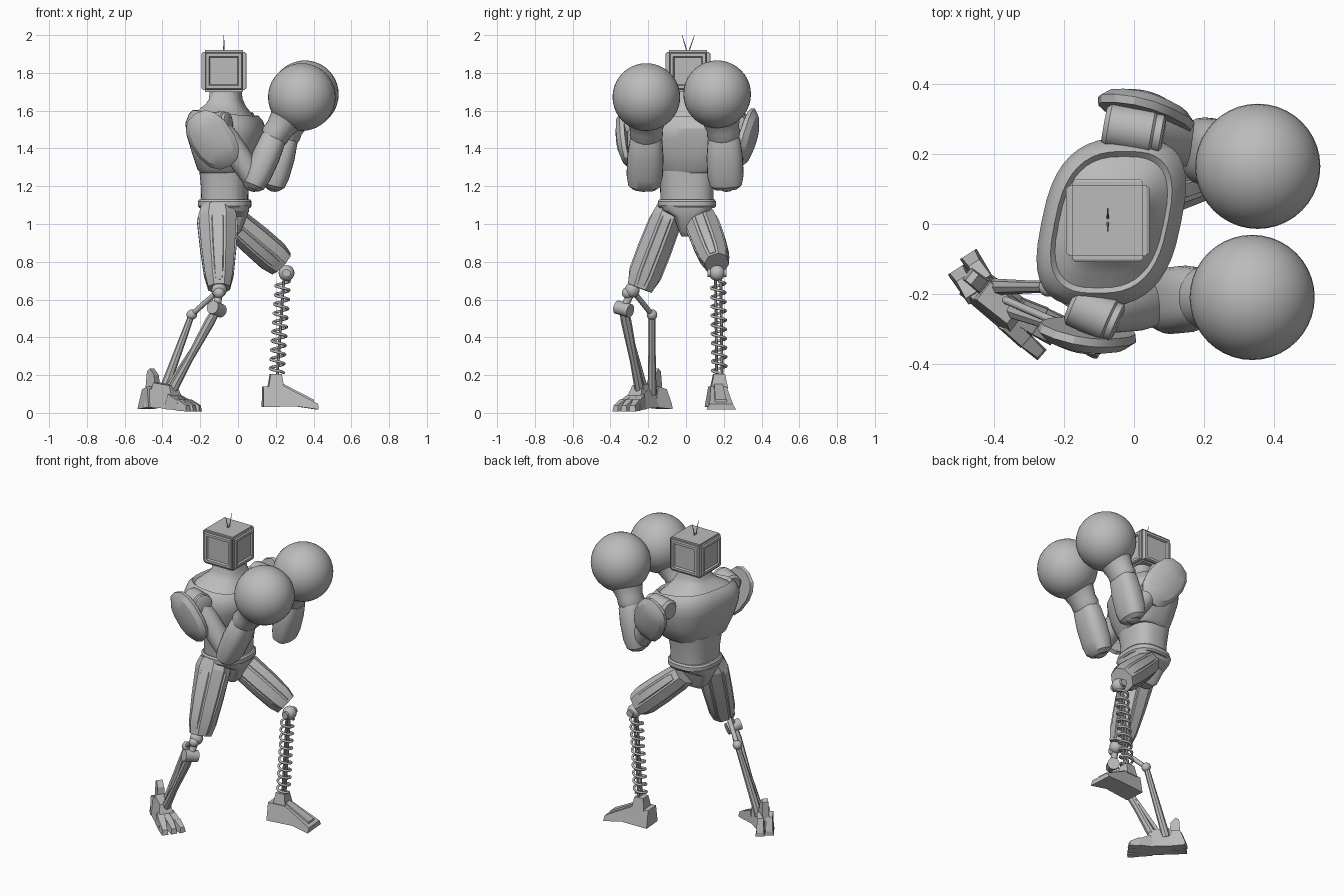
import bpy, bmesh, math
from mathutils import Vector, Matrix

if bpy.data.objects.get("Cube"):
    bpy.data.objects.remove(bpy.data.objects["Cube"])

GREY = (0.5, 0.5, 0.5, 1)
metal = bpy.data.materials.new("plain_grey")
metal.use_nodes = True
metal.diffuse_color = GREY
metal.node_tree.nodes["Principled BSDF"].inputs["Base Color"].default_value = GREY


def finish(name, bm, angle=35):
    bmesh.ops.recalc_face_normals(bm, faces=bm.faces)
    mesh = bpy.data.meshes.new(name)
    bm.to_mesh(mesh)
    bm.free()
    mesh.materials.append(metal)
    ob = bpy.data.objects.new(name, mesh)
    bpy.context.collection.objects.link(ob)
    bpy.ops.object.select_all(action='DESELECT')
    ob.select_set(True)
    bpy.context.view_layer.objects.active = ob
    bpy.ops.object.shade_smooth_by_angle(angle=math.radians(angle))


def skin(name, rings, angle=35):
    """Join closed rings of points into a capped tube."""
    bm = bmesh.new()
    rows = [[bm.verts.new(p) for p in ring] for ring in rings]
    n = len(rows[0])
    for lo, hi in zip(rows, rows[1:]):
        for j in range(n):
            bm.faces.new((lo[j], lo[(j + 1) % n], hi[(j + 1) % n], hi[j]))
    bm.faces.new(rows[0][::-1])
    bm.faces.new(rows[-1])
    finish(name, bm, angle)


def oval(n, power=2.0, turn=0.0):
    for j in range(n):
        t = math.tau * (j + turn) / n
        c, s = math.cos(t), math.sin(t)
        yield (math.copysign(abs(c) ** (2 / power), c),
               math.copysign(abs(s) ** (2 / power), s))


def body(name, sections, shear=0.2, power=2.6, cx=-0.07, cy=0.005):
    """Stack level ovals: height, x radius, y radius, forward tilt."""
    rings = []
    for z, rx, ry, tilt in sections:
        rings.append([(cx + rx * u + shear * ry * v, cy + ry * v, z - tilt * rx * u)
                      for u, v in oval(40, power)])
    skin(name, rings, 30)


def limb(name, p0, p1, profile, n=20, power=2.0, turn=0.0, hint=(1, 0, 0), angle=35):
    """Sweep ovals from p0 to p1: position, radius near hint, radius across."""
    p0, p1 = Vector(p0), Vector(p1)
    axis = (p1 - p0).normalized()
    side = axis.cross(Vector(hint)).normalized()
    near = side.cross(axis)
    skin(name, [[p0.lerp(p1, t) + near * a * u + side * b * v
                 for u, v in oval(n, power, turn)] for t, a, b in profile], angle)


def rod(name, p0, p1, r, n=12):
    limb(name, p0, p1, [(0, r, r), (1, r, r)], n, hint=(0.3, 0.5, 0.8))


def ball(name, centre, r, seg=20):
    bm = bmesh.new()
    bmesh.ops.create_uvsphere(bm, u_segments=seg, v_segments=seg // 2, radius=r,
                              matrix=Matrix.Translation(centre))
    finish(name, bm, 60)


def wedge(name, origin, heading, profile):
    """Side profile of (along, height, half width) swept across a heading."""
    d = Vector((*heading, 0)).normalized()
    s = Vector((-d.y, d.x, 0))
    o = Vector((*origin, 0))
    up = Vector((0, 0, 1))
    skin(name, [[o + d * u + up * z + s * k * w for u, z, w in profile]
                for k in (-1, 1)], 15)


# Torso
body("chest", [(1.27, .124, .155, 0), (1.285, .138, .175, 0), (1.38, .168, .22, .02),
               (1.46, .193, .238, .05), (1.52, .2, .242, .07), (1.565, .182, .225, .1),
               (1.588, .162, .203, .1), (1.573, .15, .188, .1), (1.6, .126, .15, .1),
               (1.63, .1, .108, .05), (1.66, .085, .09, 0), (1.72, .078, .08, 0)],
     power=2.8, cx=-.065)
body("abdomen", [(1.10, .122, .14, 0), (1.2, .125, .142, 0), (1.3, .135, .16, 0)], .08)
body("belt", [(1.085, .134, .146, 0), (1.095, .142, .154, 0),
              (1.12, .142, .154, 0), (1.13, .134, .146, 0)], .05)
body("pelvis", [(.935, .055, .03, 0), (.96, .085, .042, 0), (1.04, .118, .07, 0),
                (1.07, .128, .125, 0), (1.1, .132, .142, 0)], 0, 4)

# Head: box with slim bezels and shallow screens on its four sides
bm = bmesh.new()
bmesh.ops.create_cube(bm, size=1, matrix=Matrix.Translation((-.075, .01, 1.81))
                      @ Matrix.Diagonal((.222, .222, .22, 1)))
bmesh.ops.bevel(bm, geom=bm.edges[:], offset=.01, segments=2, affect='EDGES')
bm.normal_update()
panels = [f for f in bm.faces if f.calc_area() > .02 and abs(f.normal.z) < .5]
for thick, depth in ((.004, 0), (.007, .008), (.022, 0), (.008, -.01)):
    bmesh.ops.inset_individual(bm, faces=panels, thickness=thick, depth=depth)
finish("head", bm, 25)
for k, tag in ((-1, "right"), (1, "left")):
    limb(tag + "_antenna", (-.075, .01 + k * .004, 1.91), (-.075, .012 + k * .033, 2.0),
         [(0, .004, .004), (1, .0015, .0015)], 6)

# Arms: shoulder barrel ends, elbow, wrist, glove and guard centres, side
arms = {
    "right": ((-.18, -.225, 1.525), (-.045, -.285, 1.535), (.085, -.225, 1.23),
              (.195, -.21, 1.47), (.338, -.21, 1.672), (-.135, -.318, 1.445), -1),
    "left": ((-.085, .285, 1.53), (.085, .255, 1.535), (.195, .215, 1.23),
             (.255, .2, 1.47), (.354, .165, 1.687), (.035, .325, 1.455), 1),
}
for tag, (back, front, elbow, wrist, glove, plate, k) in arms.items():
    back, front = Vector(back), Vector(front)
    shoulder = back.lerp(front, .55)
    out = Vector((.2, .97, 0)) * k
    limb(tag + "_shoulder_barrel", back, front,
         [(0, .05, .05), (.08, .064, .064), (.8, .064, .064), (.84, .057, .057),
          (.96, .057, .057), (1, .044, .044)], 24, hint=(0, 0, 1))
    inner = shoulder - out * .06 - Vector((0, 0, .03))
    rod(tag + "_shoulder_axle", inner, shoulder, .05, 24)
    limb(tag + "_upper_arm", shoulder, elbow,
         [(0, .05, .05), (.25, .062, .062), (.6, .065, .068), (1, .055, .06)])
    ball(tag + "_elbow", elbow, .06)
    tip = Vector(elbow) + Vector((-.01, -.003 * k, -.045))
    limb(tag + "_forearm", wrist, tip,
         [(0, .06, .075), (.08, .068, .086), (.4, .074, .096), (.75, .07, .096),
          (.93, .058, .085), (1, .035, .06)], 24, 2.5)
    limb(tag + "_glove_cuff", wrist, glove,
         [(-.08, .068, .08), (0, .076, .088), (.15, .073, .086), (.4, .088, .102),
          (.7, .12, .13)], 28)
    ball(tag + "_glove", glove, .179, 40)
    # Shoulder guard: domed faceted shell, its lower edge tucked inward
    c = Vector(plate)
    lean = (out + Vector((0, 0, -.2))).normalized()
    limb(tag + "_shoulder_guard", c - lean * .022, c + lean * .042,
         [(0, .162, .112), (.35, .168, .118), (.75, .135, .095), (1, .075, .05)],
         14, 2.4, hint=(.55, 0, -.83), angle=25)

# Thighs: faceted core with raised panels on its faces
legs = {
    "right": ((-.11, -.08, 1.09), (-.1, -.245, .66),
              [(0, .09, .075), (.12, .108, .086), (.5, .095, .09), (.85, .078, .088),
               (1, .062, .072)]),
    "left": ((-.04, .075, 1.03), (.23, .163, .79),
             [(0, .07, .085), (.15, .078, .09), (.5, .085, .088), (.85, .086, .08),
              (1, .075, .065)]),
}
for tag, (hip, knee, thigh) in legs.items():
    for part, sa, sb, lo, hi in (("thigh", 1, 1, 0, 1), ("thigh_outer_panel", .6, 1.08, .1, .95),
                                 ("thigh_front_panel", 1.08, .55, .06, .97)):
        limb(tag + "_" + part, hip, knee,
             [(lo + t * (hi - lo), a * sa, b * sb) for t, a, b in thigh],
             8, 2.3, .5, angle=15)

# Left lower leg: knee ball, spring around two rods, foot
top, low = Vector((.24, .17, .73)), Vector((.203, .177, .19))
ball("left_knee", (.257, .165, .74), .042)
rod("left_knee_axle", (.257, .115, .74), (.257, .215, .74), .022)
for k in (-1, 1):
    shift = Vector((.004, .014 * k, 0))
    rod("spring_rod", top + shift, low + shift, .008, 8)
curve = bpy.data.curves.new("leg_spring", 'CURVE')
curve.dimensions = '3D'
curve.bevel_depth = .0075
curve.bevel_resolution = 1
line = curve.splines.new('POLY')
steps, turns = 160, 10
line.points.add(steps)
for i, p in enumerate(line.points):
    a = math.tau * turns * i / steps
    q = top.lerp(low, .06 + .9 * i / steps)
    p.co = (q.x + .037 * math.cos(a), q.y + .037 * math.sin(a), q.z, 1)
curve.materials.append(metal)
bpy.context.collection.objects.link(bpy.data.objects.new("leg_spring", curve))
forward = (1, .08)
wedge("left_foot", (.275, .175), forward,
      [(-.145, .03, .065), (.03, .035, .062), (.145, .018, .078), (.145, .048, .062),
       (-.03, .14, .042), (-.145, .14, .046)])
wedge("left_foot_ridge", (.275, .175), forward,
      [(-.05, .12, .026), (.125, .045, .034), (.125, .07, .03), (-.04, .155, .022)])
wedge("left_ankle", (.2, .175), forward,
      [(-.042, .13, .045), (.042, .13, .045), (.03, .205, .03), (-.03, .205, .03)])

# Right lower leg: knee linkage and two struts
knee, pivot, hinge = (-.1, -.285, .65), (-.112, -.33, .55), (-.245, -.18, .52)
ball("right_knee", knee, .04)
ball("right_knee_outer", (-.1, -.31, .635), .03)
rod("knee_link", knee, pivot, .02)
rod("knee_rear_link", knee, hinge, .014)
rod("shin_pivot", (-.135, -.365, .56), (-.09, -.295, .54), .036, 18)
ball("shin_hinge", hinge, .028)
limb("front_strut", pivot, (-.36, -.24, .1),
     [(0, .022, .024), (.15, .027, .028), (.6, .02, .022), (1, .028, .028)], 8, angle=20)
limb("rear_strut", hinge, (-.4, -.18, .1),
     [(0, .016, .018), (.3, .02, .018), (1, .026, .024)], 8, angle=20)
rod("strut_piston", (-.2, -.29, .4), (-.385, -.21, .12), .011)

# Right foot: ankle, instep, fanned toes and heel claws
stride = Vector((.786, -.618))
across = Vector((.618, .786))
mid = Vector((-.375, -.235))
wedge("right_ankle", mid, stride,
      [(-.09, .07, .045), (.07, .07, .05), (.04, .145, .032), (-.07, .16, .032)])
wedge("right_instep", mid, stride,
      [(-.12, .03, .05), (.1, .02, .058), (.1, .07, .045), (.0, .12, .04), (-.11, .13, .036)])
wedge("heel_spur", mid - stride * .1 + across * .01, stride,
      [(-.04, .1, .022), (.03, .1, .026), (.02, .2, .02), (-.01, .235, .018), (-.03, .22, .018)])
for i, fan in enumerate((-.05, .12, .28)):
    ang = math.atan2(stride.y, stride.x) + fan
    d = Vector((math.cos(ang), math.sin(ang)))
    root = mid + stride * .045 + across * .034 * (i - 1)
    wedge("toe_base", root, d,
          [(-.02, .02, .024), (.07, .015, .025), (.07, .065, .02), (0, .1, .019)])
    wedge("toe_tip", root, d,
          [(.06, .012, .023), (.13, .008, .02), (.125, .04, .014), (.07, .072, .02)])
for k in (-1, 1):
    root = mid - stride * .09 + across * .028 * k
    wedge("heel_claw", root, across * .35 - stride,
          [(-.02, .03, .024), (.085, .02, .028), (.085, .045, .022), (.055, .125, .018),
           (0, .14, .022)])
